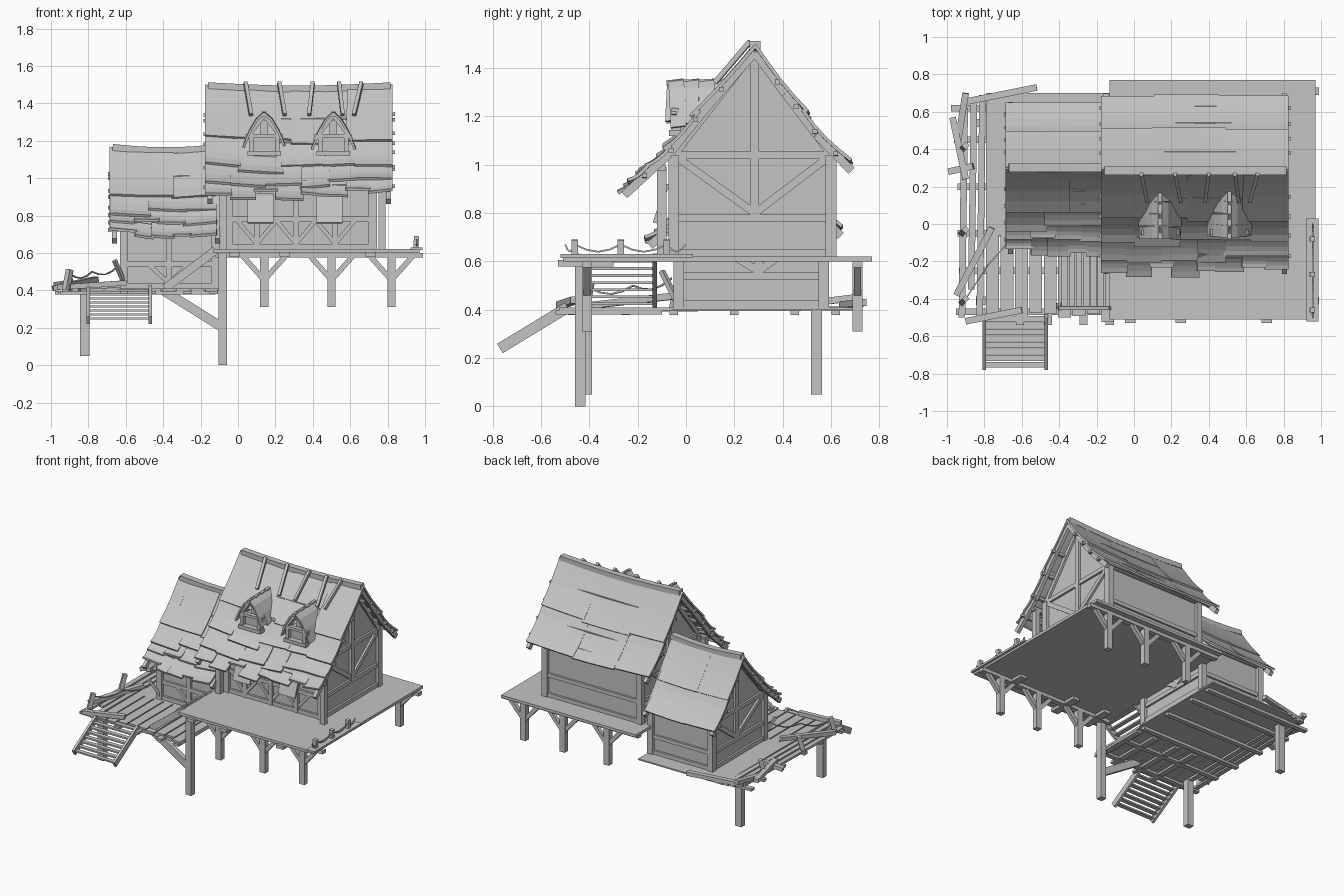
import bpy, bmesh, math, random
from mathutils import Vector, Matrix

random.seed(7)
cube = bpy.data.objects.get("Cube")
if cube:
    bpy.data.objects.remove(cube, do_unlink=True)

mat = bpy.data.materials.new("weathered grey")
mat.use_nodes = True
GREY = (0.55, 0.55, 0.55, 1)
mat.diffuse_color = GREY
mat.node_tree.nodes["Principled BSDF"].inputs["Base Color"].default_value = GREY


class Part:
    """Collects boxes, beams and sheets into one named object."""
    def __init__(self, name):
        self.name, self.bm = name, bmesh.new()

    def box(self, x0, x1, y0, y1, z0, z1):
        m = Matrix.Translation(((x0 + x1) / 2, (y0 + y1) / 2, (z0 + z1) / 2))
        bmesh.ops.create_cube(self.bm, size=1, matrix=m @ Matrix.Diagonal((x1 - x0, y1 - y0, z1 - z0, 1)))

    def beam(self, a, b, w=0.03, h=None):
        a, b = Vector(a), Vector(b)
        d = (b - a).normalized()
        side = d.cross(Vector((0, 0, 1)))
        side = side.normalized() if side.length > 0.01 else Vector((1, 0, 0))
        up = side.cross(d)
        rot = Matrix((side, d, up)).transposed().to_4x4()
        m = Matrix.Translation((a + b) / 2) @ rot @ Matrix.Diagonal((w, (b - a).length, h or w, 1))
        bmesh.ops.create_cube(self.bm, size=1, matrix=m)

    def prism(self, profile, x0, x1):
        ends = [[self.bm.verts.new((x, y, z)) for y, z in profile] for x in (x0, x1)]
        self.bm.faces.new(ends[0])
        self.bm.faces.new(ends[1][::-1])
        for i in range(len(profile)):
            j = (i + 1) % len(profile)
            self.bm.faces.new((ends[0][j], ends[0][i], ends[1][i], ends[1][j]))

    def sheet(self, point, us, vs):
        g = [[self.bm.verts.new(point(u, v)) for v in vs] for u in us]
        for i in range(len(us) - 1):
            for j in range(len(vs) - 1):
                self.bm.faces.new((g[i][j], g[i + 1][j], g[i + 1][j + 1], g[i][j + 1]))

    def done(self, thick=0):
        bmesh.ops.recalc_face_normals(self.bm, faces=self.bm.faces)
        me = bpy.data.meshes.new(self.name)
        self.bm.to_mesh(me)
        self.bm.free()
        me.materials.append(mat)
        ob = bpy.data.objects.new(self.name, me)
        bpy.context.collection.objects.link(ob)
        if thick:
            mod = ob.modifiers.new("thickness", "SOLIDIFY")
            mod.thickness, mod.offset = thick, 0
        return ob


def along(profile, t):
    """Point at fraction t of a (y, z) polyline with equal steps."""
    f = min(max(t, 0), 1.06) * (len(profile) - 1)
    i = min(int(f), len(profile) - 2)
    a, b = Vector(profile[i]), Vector(profile[i + 1])
    return a + (b - a) * (f - i)


def roof_slope(name, x0, x1, profile, rows, cols, rough, sag):
    """Overlapping warped sheets laid in rows down a slope."""
    p = Part(name)
    for r, (t0, t1) in enumerate(rows):
        cuts = [x0 + (x1 - x0) * (c + (random.uniform(-.2, .2) if 0 < c < cols[r] else 0)) / cols[r]
                for c in range(cols[r] + 1)]
        for xa, xb in zip(cuts, cuts[1:]):
            end = t1 + random.uniform(-.05, .05) * rough
            lift = 0.012 + random.uniform(0, .012) * rough
            tilt = random.uniform(-.012, .012) * rough

            def point(u, v):
                q = along(profile, t0 + (end - t0) * v)
                x = xa - 0.006 + (xb - xa + 0.012) * u
                dip = sag * math.sin(math.pi * (x - x0) / (x1 - x0))
                z = q.y - dip + lift * (0.2 + v) + tilt * (u - .5) - 0.012 * math.sin(math.pi * v)
                return (x, q.x, z)
            p.sheet(point, [0, .33, .67, 1], [0, .25, .5, .75, 1])
    return p.done(0.014)


MAIN_FRONT = [(.285, 1.49), (.10, 1.28), (-.07, 1.07), (-.255, .90)]
MAIN_BACK = [(.285, 1.49), (.41, 1.32), (.54, 1.15), (.685, 1.00)]
LOW_FRONT = [(.30, 1.16), (.15, .98), (.0, .82), (-.15, .69)]
LOW_BACK = [(.30, 1.16), (.41, 1.01), (.52, .86), (.64, .73)]
FRONT_ROWS = [(0, .5), (.42, .72), (.65, .88), (.82, 1)]
BACK_ROWS = [(0, .58), (.52, 1)]

roof_slope("main_roof_front", -.17, .82, MAIN_FRONT, FRONT_ROWS, (4, 5, 6, 8), 1, .015)
roof_slope("main_roof_back", -.17, .82, MAIN_BACK, BACK_ROWS, (3, 3), .5, .015)
roof_slope("low_roof_front", -.68, -.12, LOW_FRONT, FRONT_ROWS, (2, 3, 4, 5), 1, .01)
roof_slope("low_roof_back", -.68, -.12, LOW_BACK, BACK_ROWS, (2, 2), .5, .01)


def house(name, x0, x1, y0, y1, base, eave, mid, front, back, posts):
    """Plain walls with a timber frame, bargeboards, purlins and ridge."""
    ridge_y, ridge_z = front[0]
    wall = Part(name + "_walls")
    wall.prism([(y0, base), (y1, base), (y1, eave), (ridge_y, ridge_z - .03), (y0, eave)], x0, x1)
    wall.done()
    f = Part(name + "_timber_frame")
    for x in (x0, x1):
        for y in (y0, y1):
            f.box(x - .022, x + .022, y - .022, y + .022, base, eave)
        for z in (base + .015, mid, eave):
            f.beam((x, y0, z), (x, y1, z), .03, .03)
        f.beam((x, ridge_y, mid), (x, ridge_y, ridge_z - .03), .036, .036)
        for y in (y0, y1):
            f.beam((x, ridge_y, mid + .02), (x, y, eave), .03, .032)
            f.beam((x, y, eave), (x, ridge_y, ridge_z - .02), .03, .03)
    for y in (y0, y1):
        for z in (base + .015, mid, eave):
            f.beam((x0, y, z), (x1, y, z), .03, .028)
    for i, x in enumerate(posts):
        f.box(x - .015, x + .015, y0 - .018, y0 + .01, base, eave)
        for s in (-1, 1):
            f.beam((x, y0 - .008, base + .03), (x + s * .11, y0 - .008, mid), .014, .022)
    f.done()
    b = Part(name + "_roof_timbers")
    ends = (front[0][0], x0 - .10 if name == "main" else x0 - .05, x1 + .085 if name == "main" else x1 + .01)
    for prof in (front, back):
        for x in ends[1:]:
            for p, q in zip(prof, prof[1:]):
                b.beam((x, p[0], p[1] - .025), (x, q[0], q[1] - .025), .025, .035)
        for t in (.25, .45, .65, .85):
            q = along(prof, t)
            b.beam((ends[1] - .035, q.x, q.y - .025), (ends[2] + .035, q.x, q.y - .02), .02)
    n = 5
    for i in range(n):
        xa, xb = (ends[1] - .01 + (ends[2] - ends[1] + .02) * k / n for k in (i, i + 1))
        za, zb = (ridge_z + .005 - .018 * math.sin(math.pi * k / n) for k in (i, i + 1))
        b.beam((xa, ridge_y, za), (xb, ridge_y, zb), .045, .035)
    b.done()


house("main", -.05, .72, -.05, .60, .62, 1.04, .78, MAIN_FRONT, MAIN_BACK, (.1, .31, .52))
house("low", -.61, -.12, -.03, .57, .41, .76, .54, LOW_FRONT, LOW_BACK, (-.37,))

# Short battens lying on the main roof
battens = Part("roof_battens")
for x, dx in ((.04, .03), (.22, .03), (.40, -.02), (.54, .02), (.66, -.04)):
    battens.beam((x, .265, 1.51), (x + dx, .12, 1.34), .02)
battens.done()

# Porch posts and propped shutters
porch = Part("porch_posts")
for x in (-.08, .77):
    porch.box(x - .018, x + .018, -.12, -.08, .62, .99)
porch.beam((-.1, -.1, .99), (.8, -.1, .99), .03)
porch.done()
shutters = Part("shutters")
for x in (.12, .49):
    shutters.beam((x, -.13, .76), (x, -.08, .91), .14, .015)
    shutters.box(x - .07, x + .07, -.09, -.05, .90, .92)
shutters.done()

# Dormers
for i, x in enumerate((.14, .51)):
    d = Part("dormer_%d" % (i + 1))
    d.box(x - .065, x + .065, -.03, .12, 1.10, 1.22)
    d.prism([(-.02, 1.2), (.16, 1.2), (.16, 1.31), (-.02, 1.31)], x - .02, x + .02)
    for s in (-1, 1):
        d.box(x + s * .07 - .012, x + s * .07 + .012, -.06, -.02, 1.12, 1.24)
        d.beam((x + s * .10, -.05, 1.205), (x, -.05, 1.335), .02)
    d.box(x - .1, x + .1, -.06, -.03, 1.215, 1.235)
    d.box(x - .09, x + .09, -.07, -.02, 1.12, 1.145)
    d.beam((x, -.08, 1.34), (x, .18, 1.345), .022)
    d.done()
    cap = Part("dormer_roof_%d" % (i + 1))
    for s in (-1, 1):
        for k in range(4):
            j = random.uniform(-.012, .012)
            cap.sheet(lambda u, v: (x + s * .11 * u, -.075 + .065 * (k + v) + j * u,
                                    1.345 - .13 * u - .05 * u * u + .02 * math.sin(math.pi * u) + .008 * v),
                      [0, .35, .7, 1 + j * 4], [0, 1])
    cap.done(.012)

# Upper deck with its Y-braced supports
deck = Part("upper_deck")
deck.box(-.13, .97, -.51, .77, .60, .62)
for y in (-.41, .71):
    deck.box(-.12, .99, y - .02, y + .02, .575, .60)
for x in (-.02, .25, .71):
    deck.box(x - .028, x + .028, -.53, -.3, .58, .605)
for x in (.935, .965):
    deck.box(x - .013, x + .022, -.52, .03, .615, .63)
deck.done()
supports = Part("upper_deck_supports")
for y in (-.41, .71):
    for x in (.14, .50, .82):
        supports.box(x - .022, x + .022, y - .02, y + .02, .31, .60)
        for s in (-1, 1):
            supports.beam((x, y, .455), (x + s * .12, y, .59), .028)
supports.box(-.105, -.06, -.46, -.415, 0, .62)
supports.beam((-.08, -.44, .20), (-.40, -.44, .40), .035, .05)
supports.done()

# Lower deck: solid floor behind, loose planks in front and at the side
lower = Part("lower_deck")
lower.box(-.79, -.10, -.06, .70, .40, .41)
for k in range(9):
    x = -.79 + k * .077
    end = -.50 + random.uniform(-.03, .03)
    lower.box(x, x + .068, end, -.06, .395, .41)
for x, y0, y1 in ((-.825, -.52, .69), (-.87, -.35, .68), (-.92, -.5, .62)):
    lower.beam((x, y0, .40), (x + .015, y1, .405), .035, .016)
for y in (-.47, -.25, -.05, .2, .45, .62):
    lower.beam((-.97 + random.uniform(-.02, .04), y, .388), (-.12, y, .388), .035, .02)
for x in (-.61, -.46, -.27, -.13):
    lower.box(x - .022, x + .022, -.54, -.1, .38, .398)
lower.done()
legs = Part("lower_deck_posts")
for y in (-.41, .54):
    legs.box(-.845, -.795, y - .022, y + .022, .05, .40)
legs.done()

# Broken rails lying on the side of the lower deck
rails = Part("broken_rails")
for a, b in (((-.95, -.38, .42), (-.76, -.02, .46)), ((-.90, -.52, .42), (-.60, -.46, .44)),
             ((-.92, .65, .42), (-.52, .73, .43)), ((-.97, .57, .43), (-.90, .24, .44)),
             ((-.99, .28, .41), (-.86, .31, .44)), ((-.94, .45, .42), (-.90, .70, .45))):
    rails.beam(a, b, .035, .028)
for y in (-.42, -.05, .4):
    rails.beam((-.92, y, .40), (-.90, y + .02, .51), .03)
rails.beam((-.60, -.03, .42), (-.66, -.10, .56), .02)
rails.done()


def ropes(name, tops):
    """Sagging rope spans between fence stakes."""
    p = Part(name)
    for a, b in zip(tops, tops[1:]):
        a, b = Vector(a), Vector(b)
        pts = [a.lerp(b, t / 4) - Vector((0, 0, .03 * math.sin(math.pi * t / 4))) for t in range(5)]
        for q, r in zip(pts, pts[1:]):
            p.beam(q, r, .007)
    p.done()


stakes = Part("fence_stakes")
for y in (-.46, -.27, -.08):
    stakes.beam((.95, y, .60), (.955, y, .69), .028)
stakes.done()
ropes("deck_rope", [(.955, y, .67) for y in (-.5, -.46, -.27, -.08, .0)])
ropes("lower_rope", [(-.90, -.40, .49), (-.78, -.22, .5), (-.64, -.06, .53)])


def stairs(name, low, high, width_axis, half, steps):
    """Two stringers with flat treads between two centre points."""
    p = Part(name)
    low, high, w = Vector(low), Vector(high), Vector(width_axis) * half
    for s in (-1, 1):
        p.beam(low + w * s, high + w * s, .018, .045)
    for k in range(steps):
        c = low.lerp(high, (k + .5) / steps)
        p.beam(c - w, c + w, .032, .011)
    p.done()


stairs("front_stairs", (-.635, -.77, .24), (-.635, -.49, .41), (1, 0, 0), .165, 8)
stairs("inner_stairs", (-.39, -.29, .41), (-.12, -.29, .615), (0, 1, 0), .16, 7)
